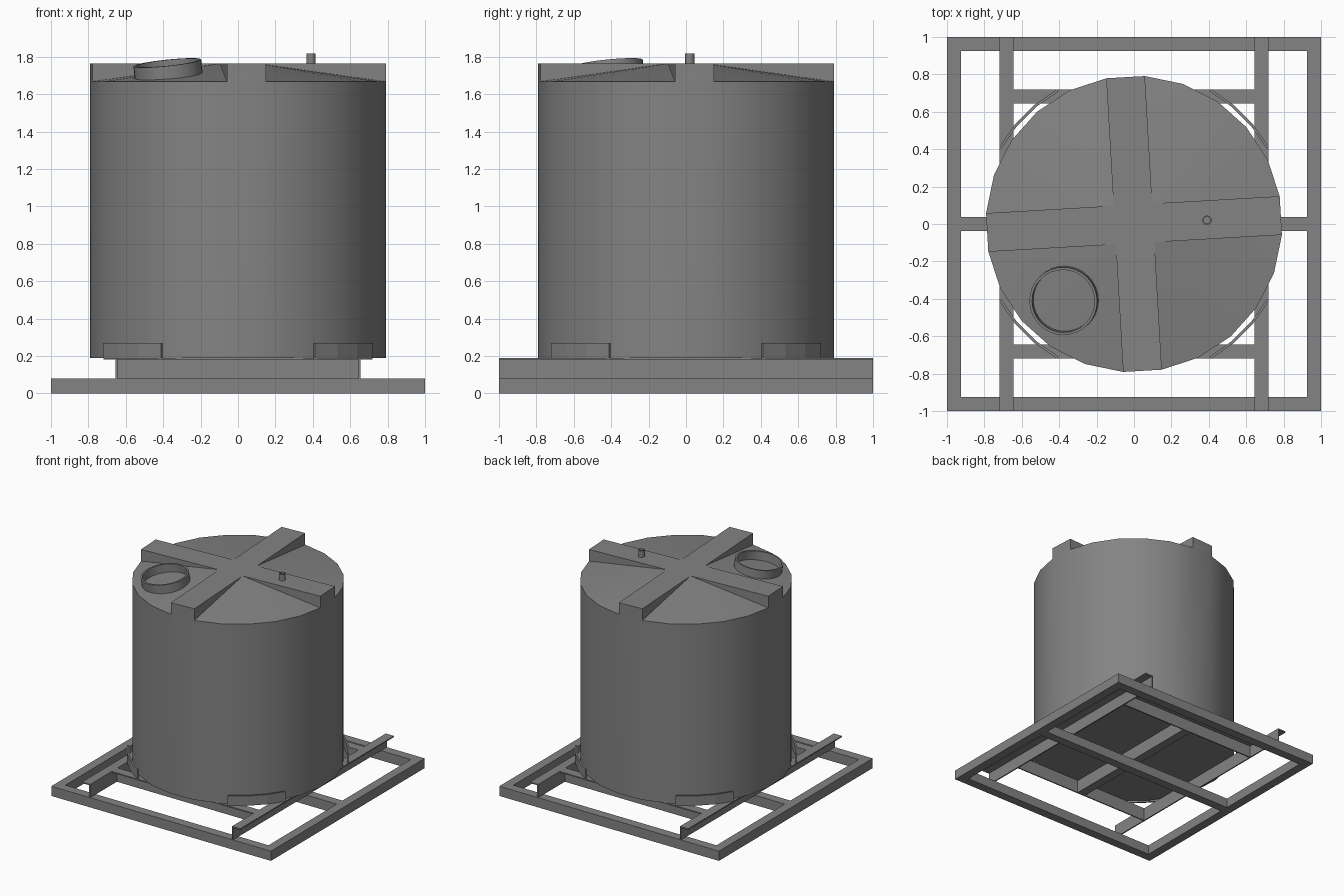
import bpy, bmesh, math
from mathutils import Vector, Matrix

if "Cube" in bpy.data.objects:
    bpy.data.objects.remove(bpy.data.objects["Cube"])

grey = bpy.data.materials.new("mid_grey")
grey.diffuse_color = (0.23, 0.23, 0.23, 1)
grey.use_nodes = True
grey.node_tree.nodes["Principled BSDF"].inputs["Base Color"].default_value = grey.diffuse_color


def finish(name, bm, smooth=False):
    bmesh.ops.recalc_face_normals(bm, faces=bm.faces)
    me = bpy.data.meshes.new(name)
    bm.to_mesh(me)
    bm.free()
    me.materials.append(grey)
    ob = bpy.data.objects.new(name, me)
    bpy.context.collection.objects.link(ob)
    if smooth:
        bpy.ops.object.select_all(action='DESELECT')
        ob.select_set(True)
        bpy.context.view_layer.objects.active = ob
        bpy.ops.object.shade_smooth_by_angle(angle=math.radians(30))
    return ob


def boxes(name, items):
    """Each item is (x0, x1, y0, y1, z0, z1)."""
    bm = bmesh.new()
    for x0, x1, y0, y1, z0, z1 in items:
        m = Matrix.Translation(((x0 + x1) / 2, (y0 + y1) / 2, (z0 + z1) / 2)) @ \
            Matrix.Diagonal((x1 - x0, y1 - y0, z1 - z0, 1))
        bmesh.ops.create_cube(bm, size=1, matrix=m)
    return finish(name, bm)


def span(s, a, b):
    return tuple(sorted((s * a, s * b)))


def polar(r, deg, z):
    a = math.radians(deg)
    return Vector((r * math.cos(a), r * math.sin(a), z))


def ring(name, r_out, r_in, height, sides, matrix):
    """Open tube standing on its local origin."""
    bm = bmesh.new()
    prof = [(r_out, 0), (r_out, height), (r_in, height), (r_in, 0)]
    loops = [[bm.verts.new(matrix @ polar(r, 360 * i / sides, z)) for r, z in prof]
             for i in range(sides)]
    for i in range(sides):
        a, b = loops[i], loops[(i + 1) % sides]
        for j in range(4):
            bm.faces.new((a[j], b[j], b[(j + 1) % 4], a[(j + 1) % 4]))
    return finish(name, bm, True)


# Ground frame: square of bars with a middle bar
W, LOW, TOP, T = 0.075, 0.08, 0.19, 0.01
I = 1 - W
boxes("ground_frame", [(-1, 1, -1, -I, 0, LOW), (-1, 1, I, 1, 0, LOW),
                       (-1, -I, -I, I, 0, LOW), (I, 1, -I, I, 0, LOW),
                       (-I, I, -W / 2, W / 2, 0, LOW)])

# Angle-section rails: upright web with a flange pointing outward
A, B = 0.645, 0.72
for s, side in ((-1, "left"), (1, "right")):
    boxes(side + "_rail", [(*span(s, A, A + T), -1, 1, LOW, TOP),
                           (*span(s, A, B), -1, 1, TOP - T, TOP)])
for s, side in ((-1, "front"), (1, "back")):
    boxes(side + "_cross_rail", [(-A, A, *span(s, A, A + T), LOW, TOP),
                                 (-A, A, *span(s, A, B), TOP - T, TOP)])
boxes("centre_support", [(-W / 2, W / 2, -A, A, LOW, TOP - 0.002)])

# Tank: 24-sided drum, sloped roof quadrants between a raised flat cross
R, SPIN, RIM, ROOF = 0.793, 3.3, 1.667, 1.763
H = R * math.sin(math.radians(7.5))
bm = bmesh.new()
low = [bm.verts.new(polar(R, SPIN + 7.5 + 15 * k, TOP)) for k in range(24)]
rim = [bm.verts.new(polar(R, SPIN + 7.5 + 15 * k, RIM)) for k in range(24)]
high = {k: bm.verts.new(polar(R, SPIN + 7.5 + 15 * k, ROOF))
        for k in range(24) if k % 6 in (0, 5)}
mid = [bm.verts.new(polar(H * math.sqrt(2), SPIN + 45 + 90 * q, ROOF)) for q in range(4)]
bm.faces.new(low)
bm.faces.new(mid)
for k in range(24):
    n = (k + 1) % 24
    bm.faces.new((low[k], low[n], rim[n], rim[k]))
    if k % 6 == 5:                                   # arm end and arm top
        bm.faces.new((rim[k], rim[n], high[n], high[k]))
        bm.faces.new((mid[k // 6], high[k], high[n], mid[n // 6]))
    else:                                            # sloped roof
        bm.faces.new((mid[k // 6], rim[k], rim[n]))
for k, v in high.items():                            # arm sides
    bm.faces.new((mid[k // 6], rim[k], v))
finish("tank", bm, True)

# Manhole collar, tilted with the roof slope
axis = Vector((0.68, -0.73, 0))
tilt = Matrix.Rotation(math.radians(-8), 4, axis)
if (tilt @ Vector((0, 0, 1))).y > 0:
    tilt = tilt.inverted()
ring("manhole_collar", 0.182, 0.168, 0.08, 32,
     Matrix.Translation((-0.37, -0.405, 1.688)) @ tilt)

# Vent pipe
ring("vent_pipe", 0.025, 0.018, 0.056, 16, Matrix.Translation((0.39, 0.02, 1.76)))

# Curved corner brackets that hold the tank
for q in range(4):
    bm = bmesh.new()
    prof = [(0.83, TOP), (0.83, 0.27), (0.816, 0.27), (0.816, TOP)]
    loops = [[bm.verts.new(polar(r, 90 * q + 29.7 + 30.6 * i / 3, z)) for r, z in prof]
             for i in range(4)]
    for a, b in zip(loops, loops[1:]):
        for j in range(4):
            bm.faces.new((a[j], b[j], b[(j + 1) % 4], a[(j + 1) % 4]))
    bm.faces.new(loops[0])
    bm.faces.new(loops[-1])
    finish("corner_bracket_%d" % (q + 1), bm)
